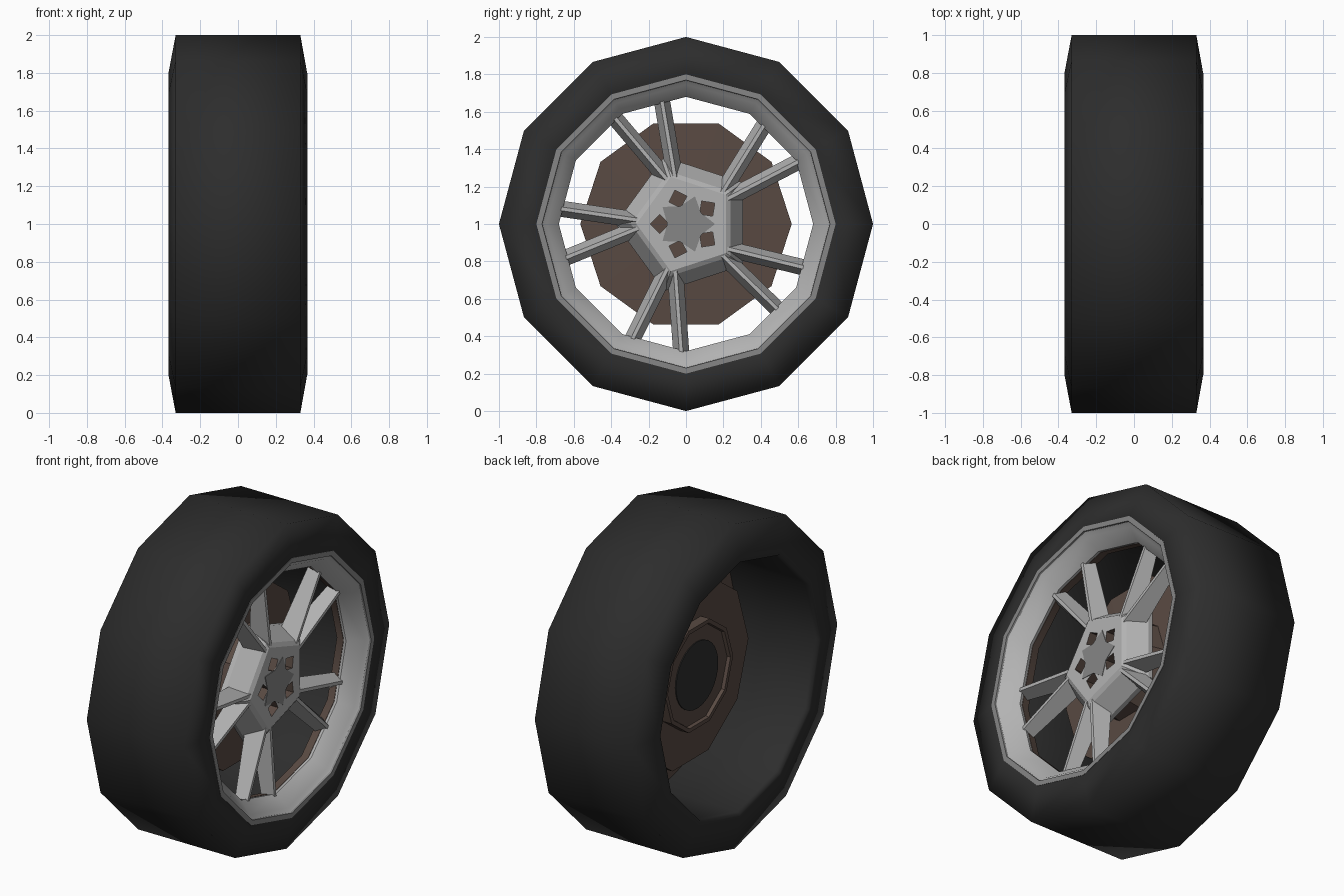
import bpy, bmesh, math
from mathutils import Vector

if "Cube" in bpy.data.objects:
    bpy.data.objects.remove(bpy.data.objects["Cube"])

CZ = 1.0  # wheel centre height


def material(name, rgb):
    m = bpy.data.materials.new(name)
    m.diffuse_color = (*rgb, 1)
    m.use_nodes = True
    m.node_tree.nodes["Principled BSDF"].inputs["Base Color"].default_value = m.diffuse_color
    return m


RUBBER = material("black rubber", (0.026, 0.026, 0.026))
METAL = material("silver metal", (0.45, 0.45, 0.45))
CAP = material("dark grey metal", (0.24, 0.24, 0.24))
BRAKE = material("brown brake", (0.10, 0.068, 0.055))


def pt(x, r, deg):
    a = math.radians(deg)
    return Vector((x, r * math.cos(a), CZ + r * math.sin(a)))


def finish(bm, name, mat, smooth=None):
    bmesh.ops.recalc_face_normals(bm, faces=bm.faces)
    me = bpy.data.meshes.new(name)
    bm.to_mesh(me)
    bm.free()
    ob = bpy.data.objects.new(name, me)
    bpy.context.collection.objects.link(ob)
    me.materials.append(mat)
    if smooth:
        bpy.ops.object.select_all(action='DESELECT')
        ob.select_set(True)
        bpy.context.view_layer.objects.active = ob
        bpy.ops.object.shade_smooth_by_angle(angle=math.radians(smooth))
    return ob


def bridge(bm, a, b):
    for i in range(len(a)):
        j = (i + 1) % len(a)
        bm.faces.new((a[i], a[j], b[j], b[i]))


def prism(bm, a, b):
    bm.faces.new(a)
    bm.faces.new(b)
    bridge(bm, a, b)


def lathe(name, profile, sides, phase, mat, smooth=None, ring=False):
    """Turn an (x, radius) profile about the axle; ring closes the section, else ends are capped."""
    bm = bmesh.new()
    loops = [[bm.verts.new(pt(x, r, phase + 360 * i / sides)) for i in range(sides)]
             for x, r in profile]
    for a, b in zip(loops, loops[1:]):
        bridge(bm, a, b)
    if ring:
        bridge(bm, loops[-1], loops[0])
    else:
        bm.faces.new(loops[0])
        bm.faces.new(loops[-1])
    return finish(bm, name, mat, smooth)


# tyre: hollow ring with an open back, shoulders shaded smoothly
lathe("tyre", [(-0.368, 0.775), (-0.368, 0.80), (-0.33, 1.0), (0.33, 1.0), (0.366, 0.80),
               (0.34, 0.775), (-0.34, 0.765)], 12, 90, RUBBER, 85, ring=True)

# rim: dark lip, silver slope inwards, brown band behind
lathe("rim_lip", [(0.34, 0.80), (0.368, 0.80), (0.368, 0.77), (0.34, 0.765)],
      12, 90, CAP, 35, ring=True)
lathe("rim", [(0.362, 0.772), (0.35, 0.762), (0.34, 0.745), (0.26, 0.68), (0.24, 0.685),
              (0.30, 0.772)], 12, 90, METAL, 35, ring=True)
lathe("rim_back_band", [(0.24, 0.683), (0.19, 0.69), (0.18, 0.768), (0.29, 0.768)],
      12, 90, BRAKE, 35, ring=True)

# brake disc with a shallow mounting hat on the back
lathe("brake_disc", [(0.115, 0.28), (0.03, 0.30), (0.02, 0.565), (-0.03, 0.565), (-0.03, 0.33),
                     (-0.09, 0.33), (-0.09, 0.305), (-0.07, 0.30)], 10, 0, BRAKE)
lathe("axle_plate", [(-0.068, 0.205), (-0.076, 0.205)], 32, 0, RUBBER)

# five-sided hub
hub = lathe("hub", [(0.27, 0.265), (0.255, 0.295), (0.15, 0.377), (0.12, 0.377)], 5, 180, METAL)

# wheel bolt holes cut through the hub
bm = bmesh.new()
for k in range(5):
    a = 180 + 72 * k
    c = pt(0, 0.14, a)
    rows = [[bm.verts.new(c + pt(x, 0.05, a + 90 * i) - Vector((0, 0, CZ))) for i in range(4)]
            for x in (0.16, 0.4)]
    prism(bm, *rows)
cutter = finish(bm, "bolt_hole_cutter", BRAKE)
mod = hub.modifiers.new("bolt holes", 'BOOLEAN')
mod.operation = 'DIFFERENCE'
mod.solver = 'EXACT'
mod.object = cutter
bpy.ops.object.select_all(action='DESELECT')
bpy.context.view_layer.objects.active = hub
hub.select_set(True)
bpy.ops.object.modifier_apply(modifier=mod.name)
bpy.data.objects.remove(cutter)
# hole walls and floors show the brake colour
hub.data.materials.clear()
hub.data.materials.append(METAL)
hub.data.materials.append(BRAKE)
for p in hub.data.polygons:
    r = math.hypot(p.center.y, p.center.z - CZ)
    p.material_index = int(0.08 < r < 0.20 and 0.125 < p.center.x < 0.26)

# star-shaped centre cap between the holes
bm = bmesh.new()
rows = [[bm.verts.new(pt(x, 0.155 if i % 2 == 0 else 0.10, 36 * i)) for i in range(10)]
        for x in (0.268, 0.273)]
prism(bm, *rows)
finish(bm, "centre_cap", CAP)

# paired spokes: tapered bars, narrow at the front and wide at the back
bm = bmesh.new()
for k in range(5):
    a = 180 + 72 * k
    tang = pt(0, 1, a + 90) - Vector((0, 0, CZ))
    for turn, off in ((-7, -0.02), (16, 0.02)):
        start = pt(0, 0.25, a) + tang * off
        end = pt(0, 0.70, a + turn)
        side = Vector((1, 0, 0)).cross((end - start).normalized())
        ends = [[bm.verts.new(p + side * w + Vector((x, 0, 0)))
                 for w, x in ((-0.01, front), (0.01, front), (0.043, back), (-0.043, back))]
                for p, front, back in ((start, 0.265, 0.15), (end, 0.272, 0.21))]
        prism(bm, *ends)
finish(bm, "spokes", METAL)
